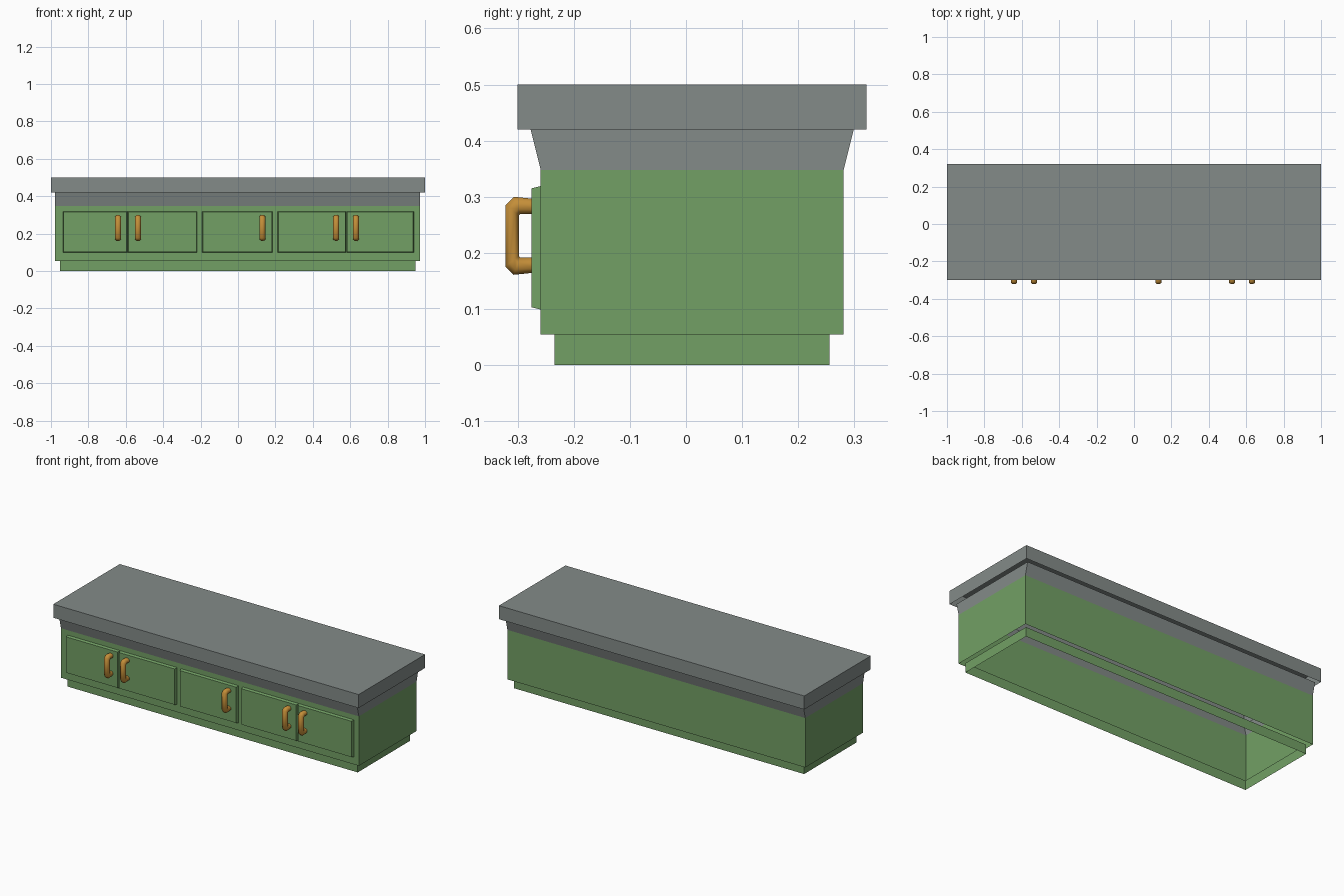
import bpy, math
from mathutils import Vector

if "Cube" in bpy.data.objects:
    bpy.data.objects.remove(bpy.data.objects["Cube"])


def material(name, rgb):
    m = bpy.data.materials.new(name)
    m.diffuse_color = (*rgb, 1)
    m.use_nodes = True
    m.node_tree.nodes["Principled BSDF"].inputs["Base Color"].default_value = m.diffuse_color
    return m


GREEN = material("green_paint", (0.17, 0.35, 0.13))
STONE = material("grey_stone", (0.23, 0.26, 0.25))
BRASS = material("brass", (0.55, 0.27, 0.04))


def loft(name, rings, mats, cap_end=False):
    """Skin counter-clockwise rings; mats gives one material per band."""
    n = len(rings[0])
    verts = [p for r in rings for p in r]
    faces, slots = [], []
    unique = list(dict.fromkeys(mats))
    for b in range(len(rings) - 1):
        for i in range(n):
            j = (i + 1) % n
            faces.append((b * n + i, b * n + j, (b + 1) * n + j, (b + 1) * n + i))
            slots.append(unique.index(mats[b]))
    if cap_end:
        faces.append(tuple(range(len(verts) - n, len(verts))))
        slots.append(unique.index(mats[-1]))
    me = bpy.data.meshes.new(name)
    me.from_pydata(verts, [], faces)
    for m in unique:
        me.materials.append(m)
    for p, s in zip(me.polygons, slots):
        p.material_index = s
    ob = bpy.data.objects.new(name, me)
    bpy.context.collection.objects.link(ob)
    return ob


def rect(x0, x1, y0, y1, z):
    return [(x0, y0, z), (x1, y0, z), (x1, y1, z), (x0, y1, z)]


def door_rect(x0, x1, z0, z1, y):
    return [(x0, y, z0), (x1, y, z0), (x1, y, z1), (x0, y, z1)]


# Countertop, open underneath
loft("countertop", [rect(-1, 1, -0.30, 0.322, 0.42),
                    rect(-1, 1, -0.30, 0.322, 0.50)], [STONE], True)

# Cabinet walls with the cornice flaring to front and back
loft("cabinet_body", [rect(-0.978, 0.973, -0.259, 0.281, 0.055),
                      rect(-0.978, 0.973, -0.259, 0.281, 0.348),
                      rect(-0.978, 0.973, -0.277, 0.299, 0.42)], [GREEN, STONE])

# Recessed plinth, an open ring of four walls
loft("plinth", [rect(-0.953, 0.948, -0.234, 0.256, 0),
                rect(-0.953, 0.948, -0.234, 0.256, 0.056)], [GREEN])

# Doors with slightly tapered edges
doors = [(-0.936, -0.592), (-0.590, -0.218), (-0.192, 0.185),
         (0.212, 0.578), (0.580, 0.940)]
t = 0.004
for k, (a, b) in enumerate(doors):
    loft(f"door_{k + 1}", [door_rect(a, b, 0.099, 0.319, -0.259),
                           door_rect(a + t, b - t, 0.103, 0.315, -0.275)], [GREEN], True)

# Handles: eight-sided tube, stations are (outer, inner) points in y and z
half = [((-0.268, 0.296), (-0.268, 0.269)),
        ((-0.307, 0.300), (-0.296, 0.269)),
        ((-0.322, 0.285), (-0.298, 0.267))]
MID = 0.2305
stations = half + [tuple((y, 2 * MID - z) for y, z in s) for s in reversed(half)]
for k, x in enumerate((-0.641, -0.535, 0.130, 0.525, 0.630)):
    rings = []
    for o, i in stations:
        o, i = Vector((x, *o)), Vector((x, *i))
        c, r = (o + i) / 2, (o - i) / 2
        ring = []
        for s in range(8):
            ang = math.pi / 8 + s * math.pi / 4
            f = 1 / math.cos(math.pi / 8)
            ring.append(c + r * math.cos(ang) * f
                        + Vector((0.016 * math.sin(ang) * f, 0, 0)))
        rings.append(ring[::-1])
    h = loft(f"handle_{k + 1}", rings, [BRASS] * (len(rings) - 1))
    # Outward normals and soft shading
    import bmesh
    bm = bmesh.new()
    bm.from_mesh(h.data)
    bmesh.ops.recalc_face_normals(bm, faces=bm.faces)
    bm.to_mesh(h.data)
    bm.free()
    bpy.ops.object.select_all(action='DESELECT')
    h.select_set(True)
    bpy.context.view_layer.objects.active = h
    bpy.ops.object.shade_smooth_by_angle(angle=math.radians(50))
